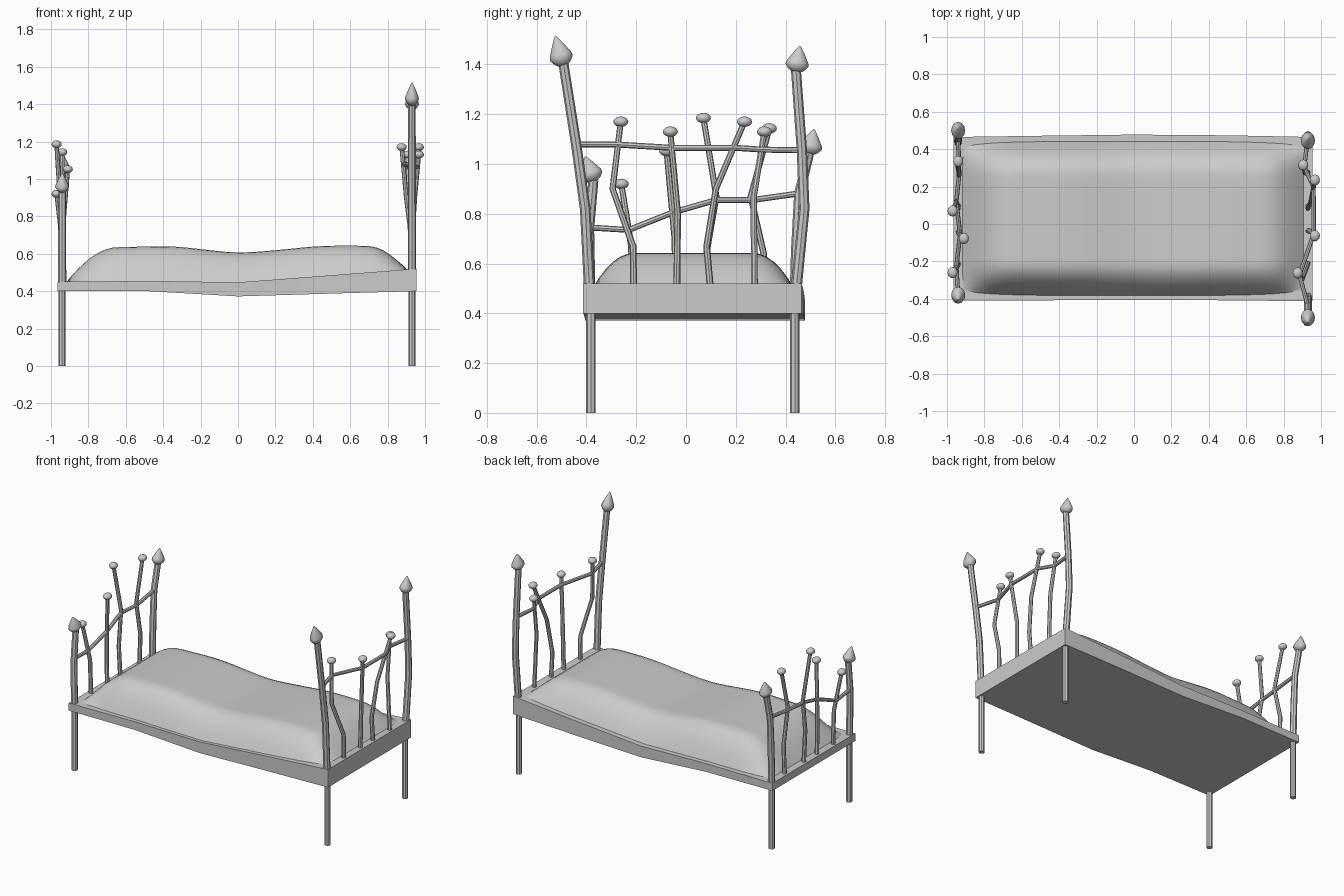
import bpy, bmesh, math
from mathutils import Vector, Matrix

if "Cube" in bpy.data.objects:
    bpy.data.objects.remove(bpy.data.objects["Cube"])


def finish(name, bm, angle=40):
    bmesh.ops.recalc_face_normals(bm, faces=bm.faces)
    me = bpy.data.meshes.new(name)
    bm.to_mesh(me)
    bm.free()
    ob = bpy.data.objects.new(name, me)
    bpy.context.collection.objects.link(ob)
    bpy.ops.object.select_all(action='DESELECT')
    ob.select_set(True)
    bpy.context.view_layer.objects.active = ob
    bpy.ops.object.shade_smooth_by_angle(angle=math.radians(angle))
    return ob


def tube(name, pts, r0, r1=None, res=2):
    # bent rod swept along a polyline, tapering from r0 to r1
    r1 = r0 if r1 is None else r1
    cu = bpy.data.curves.new(name, 'CURVE')
    cu.dimensions = '3D'
    cu.bevel_depth = 1
    cu.bevel_resolution = res
    cu.use_fill_caps = True
    sp = cu.splines.new('POLY')
    sp.points.add(len(pts) - 1)
    for i, p in enumerate(pts):
        sp.points[i].co = (*p, 1)
        sp.points[i].radius = r0 + (r1 - r0) * i / (len(pts) - 1)
    ob = bpy.data.objects.new(name, cu)
    bpy.context.collection.objects.link(ob)
    bpy.ops.object.select_all(action='DESELECT')
    ob.select_set(True)
    bpy.context.view_layer.objects.active = ob
    bpy.ops.object.convert(target='MESH')
    bpy.ops.object.shade_smooth_by_angle(angle=math.radians(40))


def finial(name, base, tip, n=12):
    # pointed bud, revolved along base -> tip, slightly flattened in x
    base, tip = Vector(base), Vector(tip)
    axis = tip - base
    rot = Vector((0, 0, 1)).rotation_difference(axis).to_matrix()
    bm = bmesh.new()
    rings = []
    for t, r in ((0, .018), (.1, .034), (.26, .047), (.38, .044), (.7, .024), (.93, .008), (1, .002)):
        rings.append([bm.verts.new(base + rot @ Vector((
            .8 * r * math.cos(2 * math.pi * k / n), r * math.sin(2 * math.pi * k / n),
            t * axis.length))) for k in range(n)])
    for a, b in zip(rings, rings[1:]):
        for k in range(n):
            bm.faces.new((a[k], a[k - 1], b[k - 1], b[k]))
    bm.faces.new(rings[0])
    bm.faces.new(rings[-1])
    finish(name, bm, 60)


def knob(name, pos):
    bm = bmesh.new()
    bmesh.ops.create_uvsphere(bm, u_segments=12, v_segments=8, radius=1,
                              matrix=Matrix.Translation(pos) @ Matrix.Diagonal((.027, .03, .021, 1)))
    finish(name, bm, 60)


def interp(table, x):
    for (x0, a), (x1, b) in zip(table, table[1:]):
        if x <= x1:
            t = max(0, (x - x0) / (x1 - x0))
            return a + (b - a) * t
    return table[-1][1]


# sagging bed frame: sections (x, bottom, top, front y, back y)
sections = [(-.965, .40, .45, -.41, .465), (-.48, .40, .455, -.408, .472),
            (0, .372, .447, -.405, .478), (.5, .387, .485, -.408, .474),
            (.955, .40, .52, -.413, .465)]
bm = bmesh.new()
loops = [[bm.verts.new(c) for c in ((x, y0, b), (x, y1, b), (x, y1, t), (x, y0, t))]
         for x, b, t, y0, y1 in sections]
for a, b in zip(loops, loops[1:]):
    for k in range(4):
        bm.faces.new((a[k - 1], a[k], b[k], b[k - 1]))
bm.faces.new(loops[0])
bm.faces.new(loops[-1])
finish("bed_frame", bm, 20)

# soft mattress: domed grid with a dip in the middle
base_z = [(s[0], s[2] - .004) for s in sections]
top_z = [(-.92, .61), (-.72, .633), (-.35, .642), (-.18, .622), (0, .603), (.2, .618),
         (.44, .643), (.72, .643), (.91, .61)]
bm = bmesh.new()
NX, NY = 48, 28
rows = []
for i in range(NX + 1):
    u = i / NX
    x = -.92 + 1.83 * (u - .08 * math.sin(4 * math.pi * u) / math.pi * .5)
    bulge = (1 - (2 * u - 1) ** 4) * .022
    ya, yb = -.363 - bulge, .422 + bulge
    row = []
    for j in range(NY + 1):
        v = j / NY
        y = ya + (yb - ya) * v
        dx, dy = min((x + .92) / .27, (.91 - x) / .2, 1), min((y - ya) / .18, (yb - y) / .18, 1)
        f = (1 - (1 - max(dx, 0)) ** 2) * (1 - (1 - max(dy, 0)) ** 2.2)
        zt = sum(interp(top_z, x + d) for d in (-.08, -.04, 0, .04, .08)) / 5
        zb = interp(base_z, x)
        row.append(bm.verts.new((x, y, zb + (zt - zb) * f)))
    rows.append(row)
for a, b in zip(rows, rows[1:]):
    for j in range(NY):
        bm.faces.new((a[j], b[j], b[j + 1], a[j + 1]))
finish("mattress", bm, 60)

# legs
for x, xn in ((-.94, "foot"), (.93, "head")):
    for y, yn in ((-.382, "front"), (.437, "back")):
        tube(f"{xn}_{yn}_leg", [(x, y, 0), (x, y, .43)], .019)

# corner posts as (y, z) paths, and the finial tip of each
posts = {
    "head_front": (.93, [(-.385, .44), (-.405, .82), (-.44, 1.07), (-.492, 1.40)], (-.525, 1.515)),
    "head_back": (.93, [(.437, .44), (.475, .82), (.466, 1.05), (.442, 1.375)], (.458, 1.475)),
    "foot_front": (-.94, [(-.385, .42), (-.39, .74), (-.372, .935)], (-.405, 1.03)),
    "foot_back": (-.94, [(.437, .42), (.443, .65), (.455, .88), (.495, 1.045)], (.515, 1.14)),
}
for name, (x, path, tip) in posts.items():
    tube(name + "_post", [(x, *p) for p in path], .022, .02)
    finial(name + "_finial", (x, path[-1][0], path[-1][1] - .005), (x, *tip))

# crooked spindles, each ending in a knob
spindles = {
    "head": [
        [(.93, -.21, .5), (.93, -.213, .67), (.90, -.295, .9), (.875, -.262, 1.17)],
        [(.93, -.037, .5), (.935, -.033, .8), (.967, -.063, 1.13)],
        [(.93, .098, .5), (.93, .083, .67), (.945, .12, .9), (.967, .235, 1.17)],
        [(.93, .275, .5), (.915, .272, .87), (.905, .315, 1.13)]],
    "foot": [
        [(-.94, -.21, .43), (-.94, -.22, .67), (-.97, -.26, .92)],
        [(-.94, -.04, .43), (-.94, -.045, .7), (-.91, -.078, 1.052)],
        [(-.94, .1, .43), (-.94, .083, .65), (-.95, .122, .87), (-.97, .07, 1.185)],
        [(-.94, .3, .43), (-.94, .312, .64), (-.935, .26, .87), (-.94, .335, 1.143)]],
}
for end, paths in spindles.items():
    for i, p in enumerate(paths):
        tube(f"{end}_spindle_{i + 1}", p, .014, .012)
        knob(f"{end}_knob_{i + 1}", p[-1])

# cross rails tying posts and spindles together
tube("head_rail", [(.93, -.44, 1.078), (.885, -.272, 1.078), (.96, -.055, 1.065),
                   (.96, .2, 1.065), (.91, .305, 1.058), (.93, .468, 1.055)], .012)
tube("foot_rail", [(-.94, -.388, .745), (-.95, -.23, .735), (-.93, -.055, .805),
                   (-.95, .12, .855), (-.935, .265, .855), (-.94, .455, .882)], .012)
